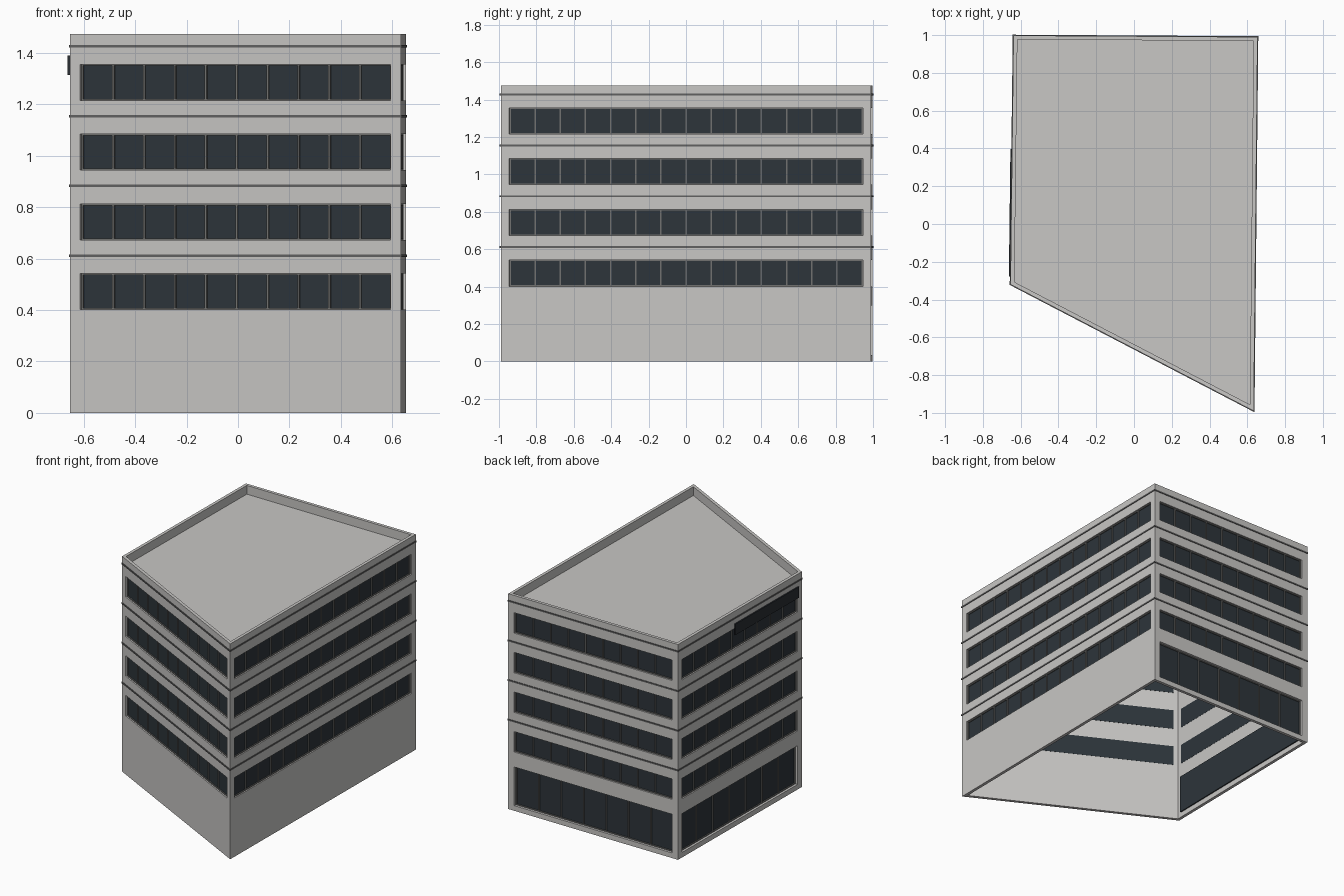
import bpy
from mathutils import Vector

if "Cube" in bpy.data.objects:
    bpy.data.objects.remove(bpy.data.objects["Cube"])

# Footprint corners, counter-clockwise: front-left, front-right, back-right, back-left
FOOT = [Vector(p) for p in ((-0.654, -0.32), (0.634, -0.99), (0.654, 0.99), (-0.638, 0.998))]
TOP, T, ROOF = 1.475, 0.021, 1.415
MARGIN = 0.045
ROWS = [(0.402 + 0.2715 * i, 0.542 + 0.2715 * i) for i in range(4)]
SHOP = (0.035, 0.30)


def material(name, rgb):
    m = bpy.data.materials.new(name)
    m.diffuse_color = (*rgb, 1)
    m.use_nodes = True
    m.node_tree.nodes["Principled BSDF"].inputs["Base Color"].default_value = m.diffuse_color
    return m


WALL = material("pale concrete", (0.58, 0.57, 0.555))
GLASS = material("dark glass", (0.026, 0.035, 0.043))
FRAME = material("grey frame", (0.17, 0.17, 0.165))
TRIM = material("dark grey trim", (0.12, 0.12, 0.12))
SIGN = material("black panel", (0.022, 0.026, 0.032))


def make(name, verts, faces, mat):
    me = bpy.data.meshes.new(name)
    me.from_pydata([tuple(v) for v in verts], [], faces)
    me.materials.append(mat)
    ob = bpy.data.objects.new(name, me)
    bpy.context.collection.objects.link(ob)
    return ob


def inset(pts, d):
    """Offset a counter-clockwise polygon inwards with mitred corners."""
    out = []
    for i, p in enumerate(pts):
        a = (p - pts[i - 1]).normalized()
        b = (pts[(i + 1) % len(pts)] - p).normalized()
        na, nb = Vector((-a.y, a.x)), Vector((-b.y, b.x))
        out.append(p + (na + nb) * d / (1 + na.dot(nb)))
    return out


INNER = inset(FOOT, T)
BOX = [(0, 3, 2, 1), (4, 5, 6, 7), (0, 1, 5, 4), (1, 2, 6, 5), (2, 3, 7, 6), (3, 0, 4, 7)]


class Side:
    def __init__(self, i):
        j = (i + 1) % 4
        self.p, self.q, self.ip, self.iq = FOOT[i], FOOT[j], INNER[i], INNER[j]
        self.len = (self.q - self.p).length
        self.d = (self.q - self.p).normalized()
        self.n = Vector((-self.d.y, self.d.x))  # inward

    def pt(self, u, depth, z):
        v = self.p + self.d * u + self.n * depth
        return (v.x, v.y, z)

    def boxes(self, name, specs, mat):
        """Boxes given as (u0, u1, z0, z1, depth0, depth1)."""
        vs, fs = [], []
        for u0, u1, z0, z1, a, b in specs:
            k = len(vs)
            for z in (z0, z1):
                vs += [self.pt(u0, a, z), self.pt(u1, a, z), self.pt(u1, b, z), self.pt(u0, b, z)]
            fs += [tuple(k + c for c in f) for f in BOX]
        return make(name, vs, fs, mat)

    def wall(self, name, openings):
        zs = sorted({0, TOP, *[z for o in openings for z in o]})
        # outer and inner positions of the four columns
        us = (0, MARGIN, self.len - MARGIN, self.len)
        outer = [self.pt(u, 0, 0)[:2] for u in us]
        inner = [self.pt(u, T, 0)[:2] for u in us]
        inner[0], inner[3] = tuple(self.ip), tuple(self.iq)
        vs = [(*c, z) for z in zs for ring in (outer, inner) for c in ring]
        o = lambda r, c: r * 8 + c
        i = lambda r, c: r * 8 + 4 + c
        fs = []
        for r in range(len(zs) - 1):
            hole = (zs[r], zs[r + 1]) in openings
            for c in range(3):
                if hole and c == 1:
                    # reveals around the opening
                    fs += [(o(r, 1), o(r, 2), i(r, 2), i(r, 1)),
                           (o(r + 1, 2), o(r + 1, 1), i(r + 1, 1), i(r + 1, 2)),
                           (o(r, 1), i(r, 1), i(r + 1, 1), o(r + 1, 1)),
                           (o(r, 2), o(r + 1, 2), i(r + 1, 2), i(r, 2))]
                else:
                    fs += [(o(r, c), o(r, c + 1), o(r + 1, c + 1), o(r + 1, c)),
                           (i(r, c + 1), i(r, c), i(r + 1, c), i(r + 1, c + 1))]
        e = len(zs) - 1
        for c in range(3):
            fs += [(o(e, c), o(e, c + 1), i(e, c + 1), i(e, c)),
                   (o(0, c + 1), o(0, c), i(0, c), i(0, c + 1))]
        make(name, vs, fs, WALL)

    def window(self, name, z0, z1, panes, d):
        """Glass strip with border bars and mullions, glass at depth d."""
        u0, u1, w = MARGIN, self.len - MARGIN, 0.008
        self.boxes(name + "_glass", [(u0, u1, z0, z1, d, d + 0.006)], GLASS)
        f = d - 0.007
        bars = [(u0, u1, z0, z0 + w * .7, f, d), (u0, u1, z1 - w * .7, z1, f, d)]
        for k in range(panes + 1):
            c = u0 + w / 2 + (u1 - u0 - w) * k / panes
            bars.append((c - w / 2, c + w / 2, z0 + w * .7, z1 - w * .7, f, d))
        self.boxes(name + "_frame", bars, FRAME)


def ring(name, outer, inner, z0, z1, mat):
    vs = [(p.x, p.y, z) for z in (z0, z1) for loop in (outer, inner) for p in loop]
    fs = []
    for a in range(4):
        b = (a + 1) % 4
        fs += [(a, b, 8 + b, 8 + a), (4 + b, 4 + a, 12 + a, 12 + b),
               (8 + a, 8 + b, 12 + b, 12 + a), (b, a, 4 + a, 4 + b)]
    make(name, vs, fs, mat)


# Walls and windows: only the back and left sides have shopfronts
for idx, (side_name, panes, shop) in enumerate(
        (("front", 10, 0), ("right", 14, 0), ("back", 9, 7), ("left", 9, 7))):
    s = Side(idx)
    s.wall(side_name + "_wall", ROWS + ([SHOP] if shop else []))
    for k, (z0, z1) in enumerate(ROWS):
        s.window(f"{side_name}_window_{k + 1}", z0, z1, panes, 0.016)
    if shop:
        s.window(side_name + "_shopfront", *SHOP, shop, T + 0.002)

# Flat roof behind the parapet
make("roof", [(p.x, p.y, z) for z in (ROOF - 0.01, ROOF) for p in INNER], BOX, WALL)

# Thin ledges between the floors
for k in range(4):
    z = 0.612 + 0.2715 * k
    ring(f"ledge_{k + 1}", inset(FOOT, -0.004), FOOT, z - 0.005, z + 0.005, TRIM)

# Dark panel high on the left side
left = Side(3)
left.boxes("left_panel", [(0.60, 1.275, 1.315, 1.39, -0.009, 0.0)], SIGN)
